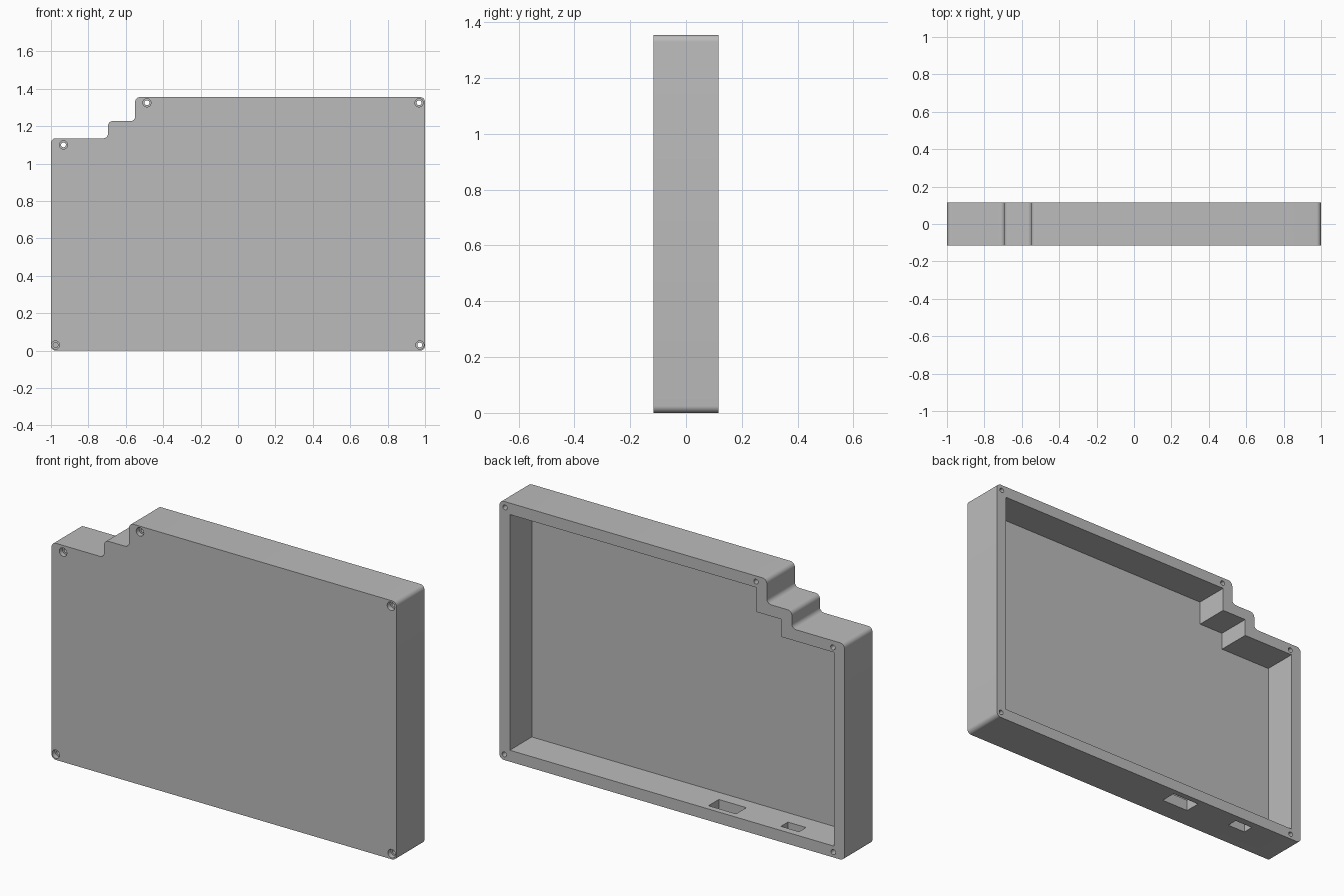
import bpy, bmesh, math
from mathutils import Vector, Matrix

if "Cube" in bpy.data.objects:
    bpy.data.objects.remove(bpy.data.objects["Cube"])

grey = bpy.data.materials.new("matte_grey")
grey.diffuse_color = (0.5, 0.5, 0.5, 1)
grey.use_nodes = True
grey.node_tree.nodes["Principled BSDF"].inputs["Base Color"].default_value = grey.diffuse_color

DEPTH = 0.116      # half thickness along y
WALL = 0.06
FLOOR_Y = -0.066   # inside face of the front plate


def outline(inset):
    """Stepped case outline in x, z, moved inwards by the wall thickness."""
    i = inset
    return [Vector(p) for p in (
        (-1 + i, i), (1 - i, i), (1 - i, 1.355 - i), (-0.55 + i, 1.355 - i),
        (-0.55 + i, 1.227 - i), (-0.695 + i, 1.227 - i),
        (-0.695 + i, 1.135 - i), (-1 + i, 1.135 - i))]


def rounded(pts, radius, steps=8):
    """Replace every right-angled corner, inside or outside, with an arc."""
    out = []
    for k, p in enumerate(pts):
        a = (pts[k - 1] - p).normalized()
        b = (pts[(k + 1) % len(pts)] - p).normalized()
        centre = p + (a + b) * radius
        for s in range(steps + 1):
            t = s / steps * math.pi / 2
            out.append(centre - (b * math.cos(t) + a * math.sin(t)) * radius)
    return out


def make_object(name, bm):
    bmesh.ops.recalc_face_normals(bm, faces=bm.faces)
    mesh = bpy.data.meshes.new(name)
    bm.to_mesh(mesh)
    bm.free()
    mesh.materials.append(grey)
    ob = bpy.data.objects.new(name, mesh)
    bpy.context.collection.objects.link(ob)
    return ob


def prism(name, pts, y0, y1):
    bm = bmesh.new()
    face = bm.faces.new([bm.verts.new((p.x, y0, p.y)) for p in pts])
    ext = bmesh.ops.extrude_face_region(bm, geom=[face])
    verts = [g for g in ext["geom"] if isinstance(g, bmesh.types.BMVert)]
    bmesh.ops.translate(bm, vec=(0, y1 - y0, 0), verts=verts)
    return make_object(name, bm)


def cylinder(x, z, radius, y0, y1):
    ring = [Vector((x + radius * math.cos(k * math.tau / 24),
                    z + radius * math.sin(k * math.tau / 24))) for k in range(24)]
    return prism("hole_cutter", ring, y0, y1)


def cut(target, cutter):
    mod = target.modifiers.new("cut", 'BOOLEAN')
    mod.operation = 'DIFFERENCE'
    mod.solver = 'EXACT'
    mod.object = cutter
    bpy.context.view_layer.objects.active = target
    bpy.ops.object.modifier_apply(modifier=mod.name)
    bpy.data.objects.remove(cutter)


# case body with rounded corners, hollowed from the back
case = prism("case_shell", rounded(outline(0), 0.025), -DEPTH, DEPTH)
cut(case, prism("cavity_cutter", outline(WALL), FLOOR_Y, 0.2))

# port openings through the bottom wall: x0, x1, y0, y1
for x0, x1, y0, y1 in ((-0.35, -0.19, 0.0, 0.085), (-0.71, -0.605, 0.02, 0.078)):
    box = [Vector(p) for p in ((x0, -0.1), (x1, -0.1), (x1, 0.1), (x0, 0.1))]
    cut(case, prism("port_cutter", box, y0, y1))

# screw holes, countersunk from the front
for x, z in ((-0.487, 1.325), (0.968, 1.325), (-0.933, 1.10), (0.972, 0.03)):
    cut(case, cylinder(x, z, 0.013, -0.2, 0.2))
    cut(case, cylinder(x, z, 0.022, -0.2, -DEPTH + 0.025))

# lower corner screw: front and back holes are offset from one another
cut(case, cylinder(-0.975, 0.03, 0.013, -0.2, -0.02))
cut(case, cylinder(-0.975, 0.03, 0.022, -0.2, -DEPTH + 0.025))
cut(case, cylinder(-0.935, 0.028, 0.013, 0.02, 0.2))

# smooth the rounded corners, keep the edges crisp
bpy.ops.object.select_all(action='DESELECT')
case.select_set(True)
bpy.context.view_layer.objects.active = case
bpy.ops.object.shade_smooth_by_angle(angle=math.radians(30))
